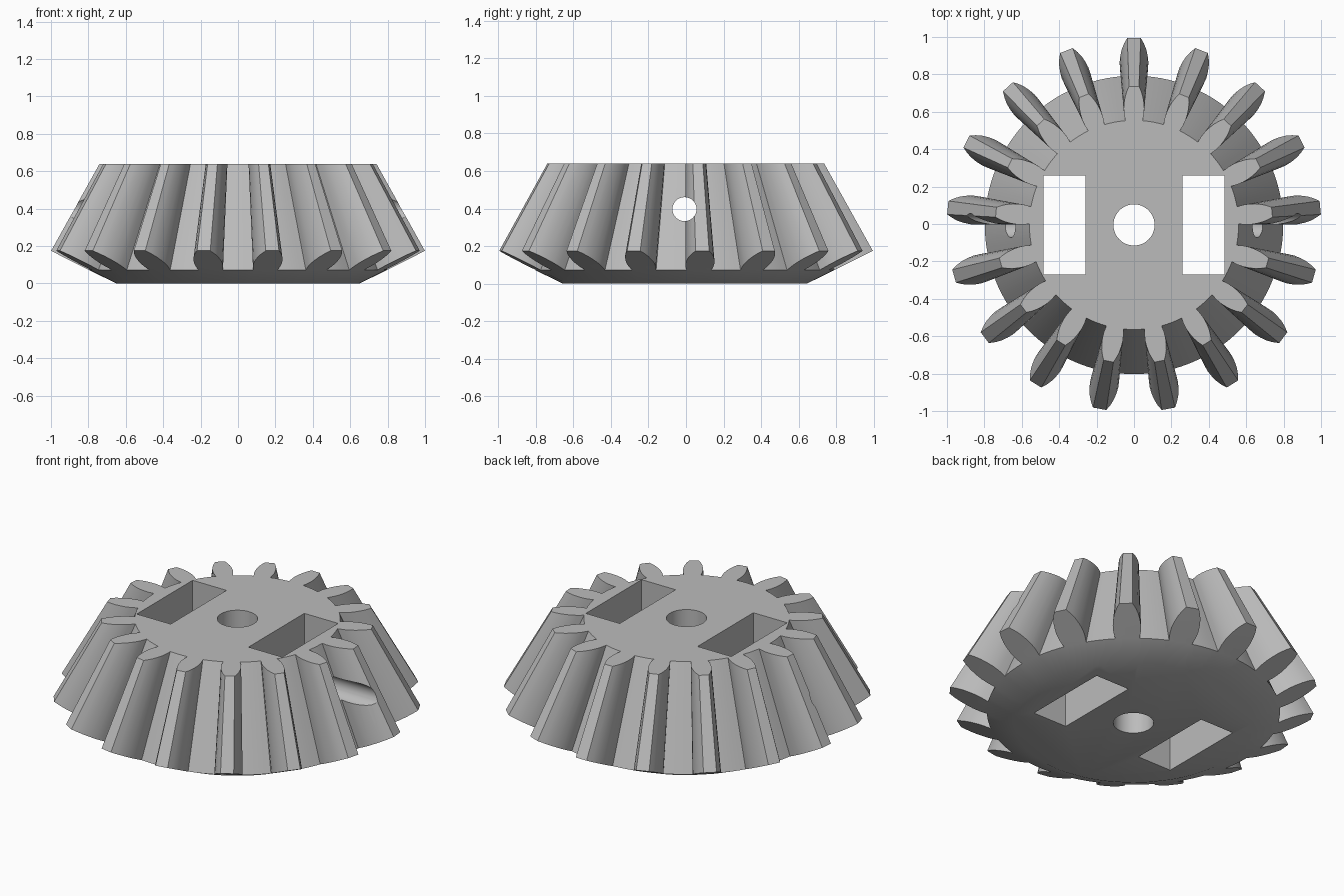
import bpy, bmesh, math
from mathutils import Vector, Matrix

if "Cube" in bpy.data.objects:
    bpy.data.objects.remove(bpy.data.objects["Cube"])

TEETH = 17
PITCH = 2 * math.pi / TEETH
TOP_Z, APEX_Z = 0.64, 1.97
BASE_R = 0.65
CENTRE_Y = -0.005
# Tooth flank as (distance from axis, half width), root to tip
FLANK = [(0.795, 0.066), (0.835, 0.075), (0.87, 0.077), (0.905, 0.073),
         (0.94, 0.065), (0.97, 0.053), (1.0, 0.036)]

grey = bpy.data.materials.new("plain grey")
grey.use_nodes = True
grey.diffuse_color = (0.5, 0.5, 0.5, 1)
grey.node_tree.nodes["Principled BSDF"].inputs["Base Color"].default_value = (0.5, 0.5, 0.5, 1)


def back_cone(r, t, angle):
    """Point on the sloping underside, t sideways from a tooth's middle."""
    p = Matrix.Rotation(angle, 3, 'Z') @ Vector((r, t, (r - BASE_R) / 2))
    return p


def to_top(p):
    """Carry a point along its line to the apex, up to the top plane."""
    apex = Vector((0, 0, APEX_Z))
    return apex + (p - apex) * ((APEX_Z - TOP_Z) / (APEX_Z - p.z))


# Outline of all teeth, at the back cone and at the top
bm = bmesh.new()
lower, rim, root, ends = [], [], [], []
half = math.atan2(FLANK[0][1], FLANK[0][0])
root_r = math.hypot(*FLANK[0])
for i in range(TEETH):
    a = math.pi / 2 + i * PITCH
    tooth = [back_cone(r, -t, a) for r, t in FLANK]
    tooth += [back_cone(r, t, a) for r, t in reversed(FLANK)]
    verts = [bm.verts.new(p) for p in tooth]
    ends.append(verts)
    lower += verts
    root += [verts[0], verts[-1]]
    for k in (1, 2, 3):
        b = a + half + (PITCH - 2 * half) * k / 4
        v = bm.verts.new((root_r * math.cos(b), root_r * math.sin(b), tooth[0].z))
        lower.append(v)
        root.append(v)

upper = [bm.verts.new(to_top(v.co)) for v in lower]
for v in root:
    d = Vector((v.co.x, v.co.y, 0)).normalized() * BASE_R
    rim.append(bm.verts.new(d))


def bridge(first, second):
    n = len(first)
    for i in range(n):
        j = (i + 1) % n
        bm.faces.new((first[i], first[j], second[j], second[i]))


bridge(lower, upper)
bridge(rim, root)
for verts in ends:
    bm.faces.new(verts)
bm.faces.new(upper)
bm.faces.new(rim)
bmesh.ops.recalc_face_normals(bm, faces=bm.faces)
mesh = bpy.data.meshes.new("bevel_gear")
bm.to_mesh(mesh)
bm.free()
mesh.materials.append(grey)
gear = bpy.data.objects.new("bevel_gear", mesh)
gear.location.y = CENTRE_Y
bpy.context.collection.objects.link(gear)

# Cutters: shaft bore, cross pin hole, two rectangular slots
cutters = []
bpy.ops.mesh.primitive_cylinder_add(vertices=48, radius=0.11, depth=2, location=(0, CENTRE_Y, 0.3))
cutters.append(bpy.context.object)
bpy.ops.mesh.primitive_cylinder_add(vertices=32, radius=0.064, depth=2.6,
                                    location=(0, CENTRE_Y - 0.003, 0.397),
                                    rotation=(0, math.pi / 2, 0))
cutters.append(bpy.context.object)
for side in (-1, 1):
    bpy.ops.mesh.primitive_cube_add(size=1, location=(side * 0.371, CENTRE_Y, 0.3))
    slot = bpy.context.object
    slot.scale = (0.225, 0.53, 2)
    cutters.append(slot)

bpy.ops.object.select_all(action='DESELECT')
gear.select_set(True)
bpy.context.view_layer.objects.active = gear
for c in cutters:
    c.hide_render = True
    c.data.materials.append(grey)
    cut = gear.modifiers.new("cut", 'BOOLEAN')
    cut.operation = 'DIFFERENCE'
    cut.solver = 'EXACT'
    cut.object = c
    bpy.ops.object.modifier_apply(modifier=cut.name)
for c in cutters:
    bpy.data.objects.remove(c)

bpy.ops.object.shade_smooth_by_angle(angle=math.radians(30))
